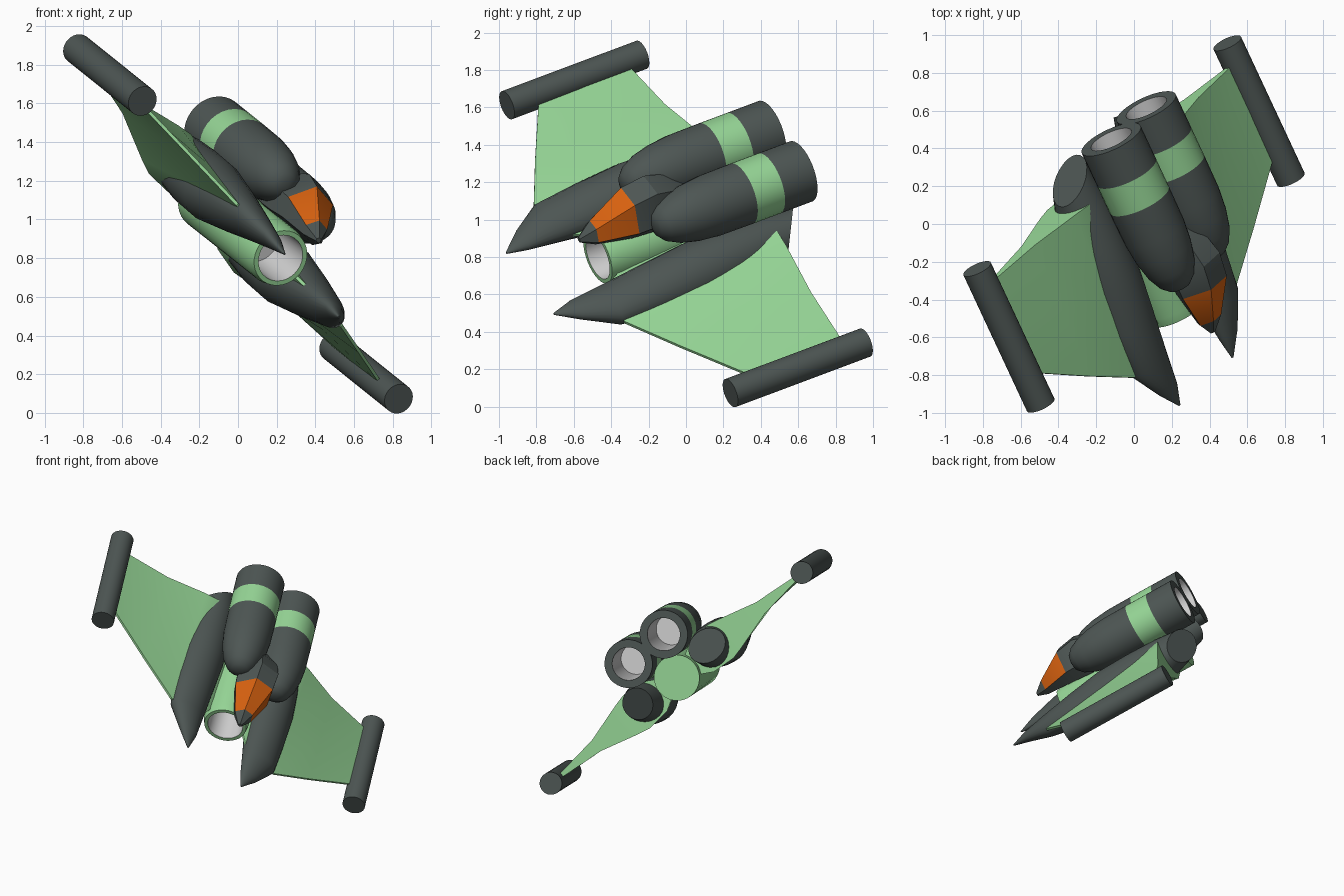
import bpy, bmesh
from math import sin, cos, pi
from mathutils import Matrix, Vector

cube = bpy.data.objects.get("Cube")
if cube:
    bpy.data.objects.remove(cube, do_unlink=True)

# The craft is built level (x left, y back, z up), then banked by this frame
left = Vector((0.562, 0.507, -0.653)).normalized()
back = Vector((-0.39, 0.866, 0.309))
back = (back - left * back.dot(left)).normalized()
up = left.cross(back)
FRAME = Matrix((left, back, up)).transposed().to_4x4()
FRAME.translation = (0, 0, 0.977)


def material(name, rgb):
    m = bpy.data.materials.new(name)
    m.use_nodes = True
    m.diffuse_color = (*rgb, 1)
    m.node_tree.nodes["Principled BSDF"].inputs["Base Color"].default_value = (*rgb, 1)
    return m


PAINT = [material("dark_grey", (0.075, 0.093, 0.088)),
         material("pale_green", (0.305, 0.67, 0.305)),
         material("orange_glass", (0.68, 0.12, 0.005)),
         material("light_lining", (0.64, 0.64, 0.64))]
DARK, GREEN, ORANGE, LINING = range(4)


def loft(name, rings, paint, smooth=35):
    """Skin a list of rings, cap both ends; paint(band, side) gives the colour."""
    bm = bmesh.new()
    loops = [[bm.verts.new(p) for p in ring] for ring in rings]
    n = len(loops[0])
    for i in range(len(loops) - 1):
        for j in range(n):
            k = (j + 1) % n
            f = bm.faces.new((loops[i][j], loops[i][k], loops[i + 1][k], loops[i + 1][j]))
            f.material_index = paint(i, j)
    for loop, band in ((loops[0], 0), (loops[-1], len(loops) - 2)):
        bm.faces.new(loop).material_index = paint(band, 0)
    bmesh.ops.recalc_face_normals(bm, faces=bm.faces)
    bm.transform(FRAME)
    mesh = bpy.data.meshes.new(name)
    bm.to_mesh(mesh)
    bm.free()
    for m in PAINT:
        mesh.materials.append(m)
    obj = bpy.data.objects.new(name, mesh)
    bpy.context.collection.objects.link(obj)
    bpy.ops.object.select_all(action="DESELECT")
    obj.select_set(True)
    bpy.context.view_layer.objects.active = obj
    bpy.ops.object.shade_smooth_by_angle(angle=smooth * pi / 180)


def oval(y, x, z, rx, rz, n=32, slant=0):
    """Ring around the long axis; slant moves its +x side forward."""
    ring = []
    for i in range(n):
        c, s = cos(2 * pi * i / n), sin(2 * pi * i / n)
        ring.append((x + rx * c, y - slant * rx * c, z + rz * s))
    return ring


def lathe(name, x, z, profile, colours):
    rings = [oval(y, x, z, r, r) for y, r in profile]
    loft(name, rings, lambda i, j: colours[i])


# Central hull tube with an open intake at the front
lathe("central_hull", 0, 0,
      [(0.40, 0.163), (-0.50, 0.16), (-0.55, 0.15), (-0.55, 0.125), (-0.25, 0.12)],
      [GREEN, GREEN, GREEN, LINING])

# Cockpit: six-sided loft with glazed upper faces
cockpit = []
for y, w, low, high in [(-0.685, 0.015, 0.185, 0.21), (-0.605, 0.072, 0.165, 0.275),
                        (-0.40, 0.147, 0.16, 0.40), (-0.26, 0.15, 0.15, 0.425),
                        (-0.14, 0.135, 0.15, 0.39), (0.0, 0.09, 0.16, 0.30)]:
    mid = low + 0.38 * (high - low)
    cockpit.append([(0.5 * w, y, high), (-0.5 * w, y, high), (-w, y, mid),
                    (-0.6 * w, y, low), (0.6 * w, y, low), (w, y, mid)])
loft("cockpit", cockpit,
     lambda i, j: ORANGE if i == 1 and j in (0, 1, 5) else DARK, 25)

for s, side in ((1, "left"), (-1, "right")):
    # Upper engine: bullet nose, green band, hollow exhaust
    lathe(side + "_engine", s * 0.165, 0.289,
          [(-0.325, 0.02), (-0.315, 0.06), (-0.275, 0.1), (-0.2, 0.135), (-0.1, 0.158),
           (0.02, 0.17), (0.22, 0.172), (0.39, 0.172), (0.592, 0.172), (0.592, 0.117),
           (0.25, 0.11)],
          [DARK] * 6 + [GREEN] + [DARK] * 2 + [LINING])

    # Pointed side pod with a slanted tail
    pod = [oval(y, s * x, z, rx, rz, 24, s * slant) for y, x, z, rx, rz, slant in [
        (-0.97, 0.25, -0.01, 0.006, 0.005, 0), (-0.85, 0.285, 0, 0.07, 0.038, 0),
        (-0.67, 0.335, 0, 0.135, 0.08, 0), (-0.42, 0.335, 0, 0.155, 0.125, 0),
        (-0.15, 0.33, 0, 0.17, 0.165, 0), (0.08, 0.325, 0.005, 0.165, 0.165, 0.1),
        (0.30, 0.32, 0.015, 0.145, 0.15, 0.4), (0.455, 0.325, 0.035, 0.125, 0.115, 0.7)]]
    loft(side + "_pod", pod, lambda i, j: DARK, 40)

    # Wing: sharp leading edge, thick root with a flat rear face, thin tip
    wing = []
    for x, front, rear, thick in [(0.14, -0.49, 0.33, 0.09), (0.22, -0.635, 0.33, 0.135),
                                  (0.39, -0.66, 0.33, 0.15), (0.48, -0.665, 0.33, 0.13),
                                  (0.77, -0.485, 0.32, 0.05), (1.13, -0.25, 0.31, 0.012)]:
        mid = 0.5 * (front + rear)
        upper = [(front, 0.008), (mid, 0.5 * thick + 0.006), (rear, thick)]
        wing.append([(s * x, y, z) for y, z in upper] +
                    [(s * x, y, -z) for y, z in reversed(upper)])
    loft(side + "_wing", wing, lambda i, j: GREEN, 30)

    # Wing-tip cylinder
    lathe(side + "_tip_cylinder", s * 1.178, 0, [(-0.42, 0.08), (0.42, 0.08)], [DARK])
